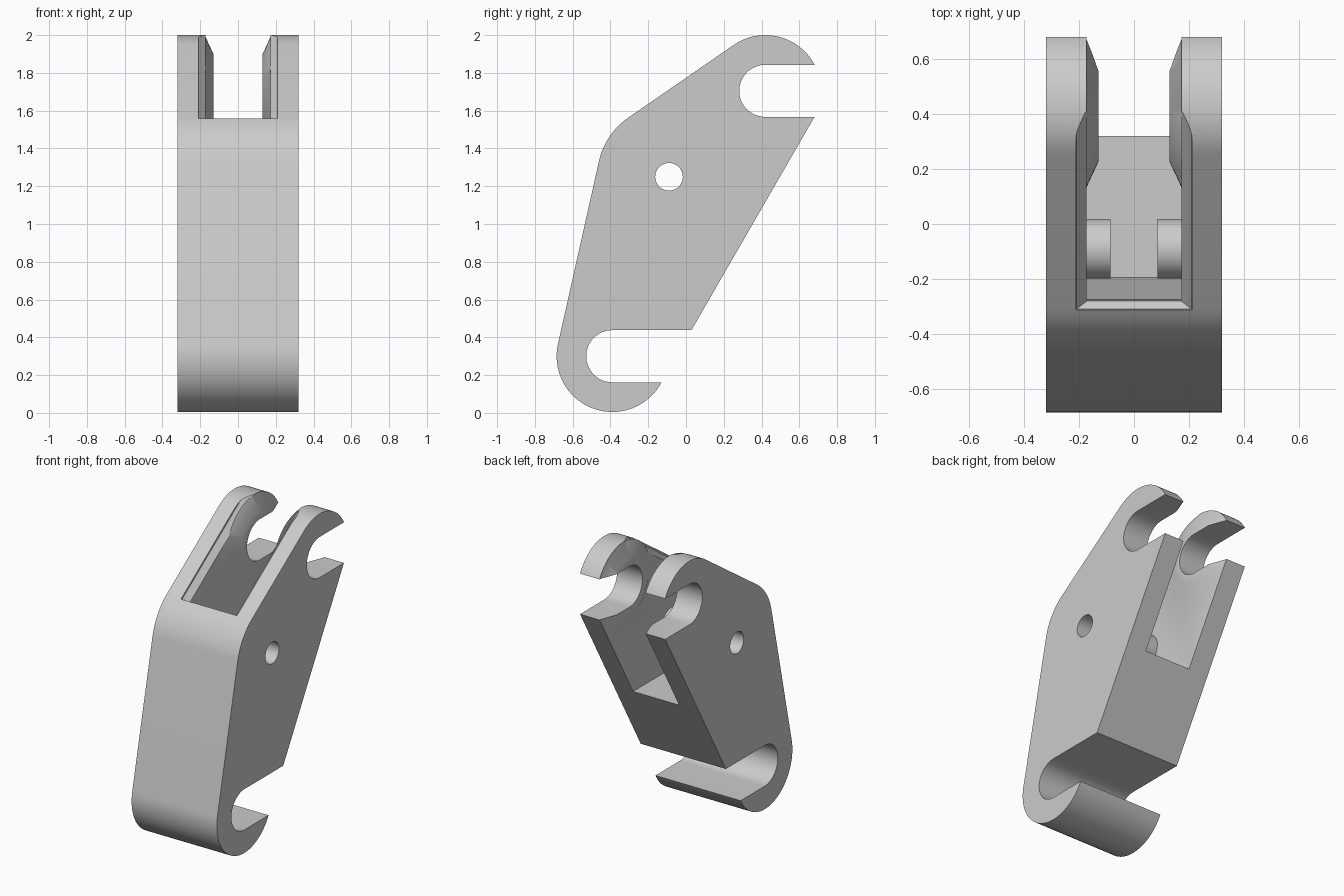
import bpy, bmesh
from math import acos, atan2, cos, sin, pi, radians
from mathutils import Vector, Matrix

cube = bpy.data.objects.get("Cube")
if cube:
    bpy.data.objects.remove(cube, do_unlink=True)

grey = bpy.data.materials.new("plain grey")
grey.use_nodes = True
colour = (0.6, 0.6, 0.6, 1)
grey.diffuse_color = colour
grey.node_tree.nodes["Principled BSDF"].inputs["Base Color"].default_value = colour

HALF = 0.32          # half width of the link
WALL = 0.173         # inner face of each cheek
LOW, MID, TOP = Vector((-0.39, 0.30)), Vector((-0.09, 1.25)), Vector((0.42, 1.705))
R_END, R_MID, R_NOTCH = 0.295, 0.38, 0.138


def finish(bm, name):
    bmesh.ops.recalc_face_normals(bm, faces=bm.faces)
    mesh = bpy.data.meshes.new(name)
    bm.to_mesh(mesh)
    bm.free()
    mesh.materials.append(grey)
    obj = bpy.data.objects.new(name, mesh)
    bpy.context.collection.objects.link(obj)
    return obj


def prism(name, outline, half):
    """Extrude a (y, z) outline across x."""
    bm = bmesh.new()
    face = bm.faces.new([bm.verts.new((-half, p[0], p[1])) for p in outline])
    side = bmesh.ops.extrude_face_region(bm, geom=[face])["geom"]
    verts = [v for v in side if isinstance(v, bmesh.types.BMVert)]
    bmesh.ops.translate(bm, verts=verts, vec=(2 * half, 0, 0))
    return finish(bm, name)


def round_bar(name, centre, x1, r1, x2, r2):
    """Cylinder or cone along x from x1 to x2."""
    bm = bmesh.new()
    bmesh.ops.create_cone(bm, cap_ends=True, segments=64, radius1=r1,
                          radius2=r2, depth=abs(x2 - x1))
    turn = Matrix.Rotation(pi / 2 if x2 > x1 else -pi / 2, 4, 'Y')
    move = Matrix.Translation(((x1 + x2) / 2, centre.x, centre.y))
    bmesh.ops.transform(bm, matrix=move @ turn, verts=bm.verts)
    return finish(bm, name)


def arc(c, r, a, b, n):
    return [c + r * Vector((cos(a + (b - a) * i / n), sin(a + (b - a) * i / n)))
            for i in range(n + 1)]


def tangent_angle(c1, r1, c2, r2):
    d = c2 - c1
    return atan2(d.y, d.x) + acos((r1 - r2) / d.length)


def combine(target, tool, operation):
    mod = target.modifiers.new("combine", 'BOOLEAN')
    mod.operation, mod.solver, mod.object = operation, 'EXACT', tool
    bpy.context.view_layer.objects.active = target
    bpy.ops.object.modifier_apply(modifier=mod.name)
    bpy.data.objects.remove(tool, do_unlink=True)


# Side silhouette: three circles wrapped by tangents, with a straight back
a1 = tangent_angle(LOW, R_END, MID, R_MID)
a2 = tangent_angle(MID, R_MID, TOP, R_END)
tip = radians(28)
outline = arc(LOW, R_END, -tip, a1 - 2 * pi, 40)
outline += arc(MID, R_MID, a1, a2, 12)
outline += arc(TOP, R_END, a2, tip, 24)
outline += [Vector((0.682, 1.57)), Vector((0.03, 0.44))]
body = prism("link_body", outline, HALF)

# Central slot, open at the top and back
pocket = [(-0.195, 0.944), (1, 0.944), (1, 2.3), (-0.385, 2.3), (-0.28, 1.57)]
combine(body, prism("slot_cutter", pocket, WALL), 'DIFFERENCE')

# Bevelled rim along the slot mouth
normal = Vector((cos(a2), sin(a2)))
along = Vector((normal.y, -normal.x))
start = MID + R_MID * normal


def on_slope(y, lift):
    p = start + normal * lift
    return p.y + (y - p.x) * along.y / along.x


bm = bmesh.new()
rings = []
for x, y, lift in ((WALL - 0.002, -0.28, -0.05), (0.21, -0.31, -0.012), (0.212, -0.32, 0.05)):
    rings.append([bm.verts.new((sx * x, yy, on_slope(yy, lift)))
                  for sx, yy in ((-1, y), (1, y), (1, 0.7), (-1, 0.7))])
for lower, upper in zip(rings, rings[1:]):
    for i in range(4):
        j = (i + 1) % 4
        bm.faces.new((lower[i], lower[j], upper[j], upper[i]))
bm.faces.new(rings[0])
bm.faces.new(rings[-1])
combine(body, finish(bm, "rim_cutter"), 'DIFFERENCE')

# Inner bosses on both cheeks: conical at the upper hook, plain at the pivot
for s in (-1, 1):
    combine(body, round_bar("hook_boss", TOP, s * (WALL + 0.002), R_END - 0.003,
                            s * 0.13, 0.195), 'UNION')
    combine(body, round_bar("pivot_boss", MID, s * 0.2, 0.108, s * 0.086, 0.108), 'UNION')

# Pivot hole and the two open notches
combine(body, round_bar("hole_cutter", MID, -0.5, 0.073, 0.5, 0.073), 'DIFFERENCE')
for c in (LOW, TOP):
    slot = arc(c, R_NOTCH, pi / 2, 3 * pi / 2, 24)
    slot += [c + Vector((0.7, -R_NOTCH)), c + Vector((0.7, R_NOTCH))]
    combine(body, prism("notch_cutter", slot, 0.5), 'DIFFERENCE')

# Smooth curved faces, crisp edges
bpy.ops.object.select_all(action='DESELECT')
body.select_set(True)
bpy.context.view_layer.objects.active = body
bpy.ops.object.shade_smooth_by_angle(angle=radians(25))
